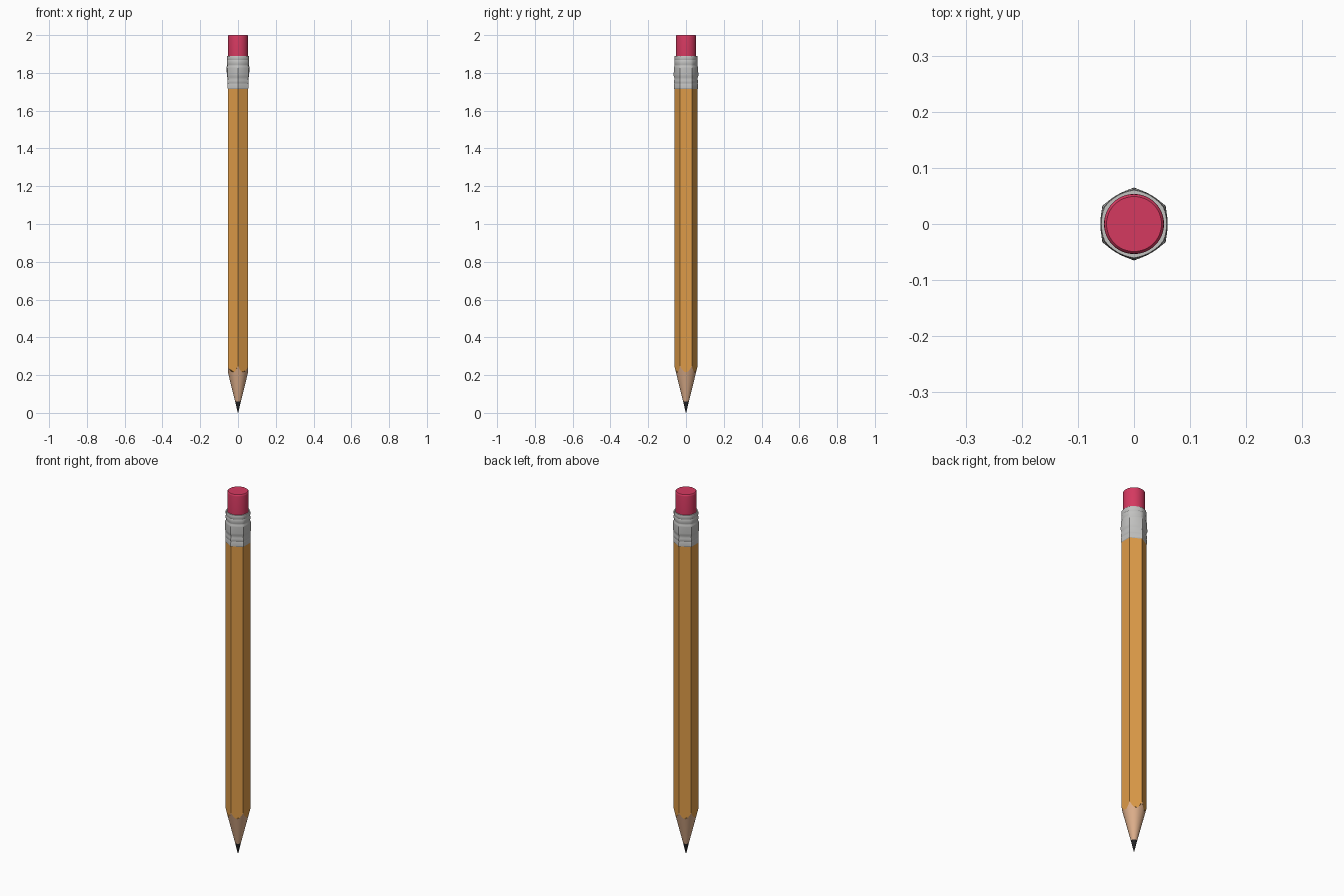
import bpy, math

if "Cube" in bpy.data.objects:
    bpy.data.objects.remove(bpy.data.objects["Cube"])

N = 48          # segments around the pencil
FLAT = 0.0535   # centre to flat side of the hexagon
SLOPE = 0.0615 / 0.247   # sharpened cone radius per height


def material(name, rgb):
    m = bpy.data.materials.new(name)
    m.diffuse_color = (*rgb, 1)
    m.use_nodes = True
    m.node_tree.nodes["Principled BSDF"].inputs["Base Color"].default_value = m.diffuse_color
    return m


paint = material("orange paint", (0.73, 0.33, 0.065))
metal = material("silver metal", (0.54, 0.54, 0.53))
rubber = material("pink rubber", (0.66, 0.041, 0.117))
wood = material("bare wood", (0.73, 0.43, 0.26))
lead = material("dark graphite", (0.018, 0.018, 0.02))


def hex_radius(a):
    # hexagon with corners on +y and -y, flats on +x and -x
    k = (a + math.pi / 6) % (math.pi / 3) - math.pi / 6
    return FLAT / math.cos(k)


def loft(name, rings, mat, angle=20):
    """rings: functions of angle giving (radius, height), listed bottom to top."""
    verts, faces = [], []
    for ring in rings:
        for i in range(N):
            a = math.tau * i / N
            r, z = ring(a)
            verts.append((r * math.cos(a), r * math.sin(a), z))
    for k in range(len(rings) - 1):
        for i in range(N):
            j = (i + 1) % N
            faces.append((k * N + i, k * N + j, (k + 1) * N + j, (k + 1) * N + i))
    faces.append(tuple(reversed(range(N))))
    faces.append(tuple(range((len(rings) - 1) * N, len(rings) * N)))
    me = bpy.data.meshes.new(name)
    me.from_pydata(verts, [], faces)
    me.materials.append(mat)
    ob = bpy.data.objects.new(name, me)
    bpy.context.collection.objects.link(ob)
    bpy.ops.object.select_all(action='DESELECT')
    ob.select_set(True)
    bpy.context.view_layer.objects.active = ob
    bpy.ops.object.shade_smooth_by_angle(angle=math.radians(angle))
    return ob


def circle(r, z):
    return lambda a: (r, z)


def scallop(a):
    # where the sharpened cone cuts the hexagonal shaft
    r = hex_radius(a)
    return r, r / SLOPE


# hexagonal shaft, sharpened wood and graphite point
loft("shaft", [scallop, lambda a: (hex_radius(a), 1.73)], paint)
loft("sharpened_wood", [circle(0.06 * SLOPE, 0.06), scallop], wood)
loft("graphite_point", [circle(0.001, 0), circle(0.06 * SLOPE, 0.06)], lead)


# ferrule: hexagonal at the bottom, blending to round at the top
def ferrule_ring(scale, z):
    t = min(1, max(0, (z - 1.715) / 0.16))
    t *= 0.75

    def ring(a):
        return scale * ((1 - t) * hex_radius(a) + t * 0.0575), z
    return ring


ferrule_profile = [
    (1.00, 1.715), (1.035, 1.718), (1.035, 1.738), (1.01, 1.743),
    (1.04, 1.748), (1.04, 1.760), (1.01, 1.766), (1.03, 1.776),
    (1.075, 1.784), (1.08, 1.790), (1.08, 1.826), (1.075, 1.832),
    (1.02, 1.838), (1.02, 1.842), (1.05, 1.847), (1.05, 1.862),
    (1.02, 1.867), (1.05, 1.872), (1.05, 1.887), (1.03, 1.890),
]
loft("ferrule", [ferrule_ring(s, z) for s, z in ferrule_profile], metal, 30)

# eraser with a softened top edge
loft("eraser", [circle(0.0535, 1.87), circle(0.0535, 1.992),
                circle(0.0525, 1.997), circle(0.049, 2.0)], rubber, 40)
